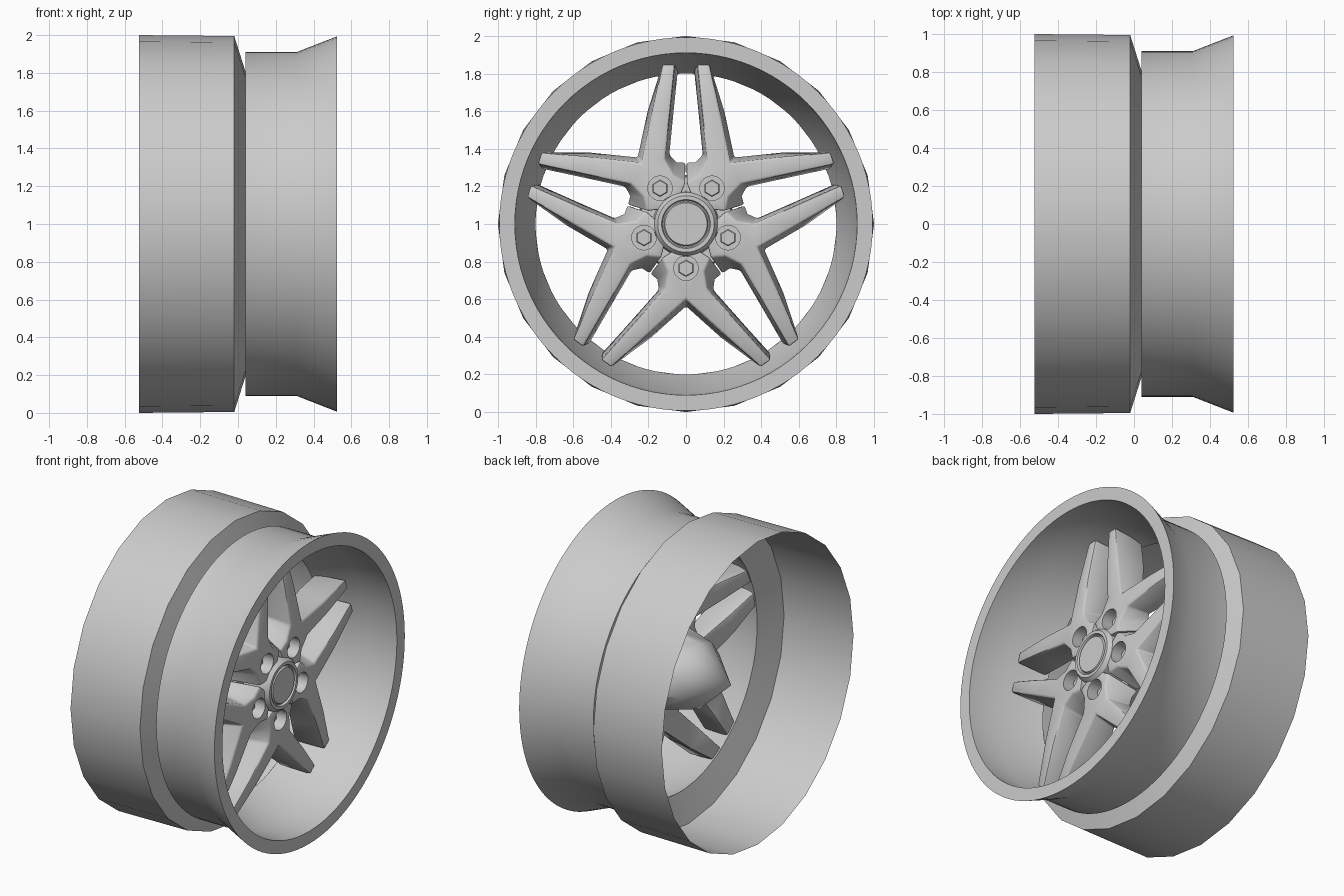
import bpy, bmesh, math
from mathutils import Matrix

if "Cube" in bpy.data.objects:
    bpy.data.objects.remove(bpy.data.objects["Cube"])

metal = bpy.data.materials.new("grey_metal")
metal.use_nodes = True
metal.diffuse_color = (0.6, 0.6, 0.6, 1)
metal.node_tree.nodes["Principled BSDF"].inputs["Base Color"].default_value = (0.6, 0.6, 0.6, 1)

CENTRE = Matrix.Translation((0, 0, 1))


def finish(name, bm, matrix=CENTRE):
    bmesh.ops.recalc_face_normals(bm, faces=bm.faces)
    mesh = bpy.data.meshes.new(name)
    bm.to_mesh(mesh)
    bm.free()
    mesh.materials.append(metal)
    obj = bpy.data.objects.new(name, mesh)
    bpy.context.collection.objects.link(obj)
    obj.matrix_world = matrix
    return obj


def smooth(obj, angle=30):
    bpy.ops.object.select_all(action="DESELECT")
    obj.select_set(True)
    bpy.context.view_layer.objects.active = obj
    bpy.ops.object.shade_smooth_by_angle(angle=math.radians(angle))


def turned(degrees):
    return Matrix.Rotation(math.radians(degrees), 4, "X")


def lathe(name, profile, sides, matrix=CENTRE, closed=False):
    """Spin (x, radius) points around the x axis."""
    bm = bmesh.new()
    rings = []
    for x, r in profile:
        if r == 0:
            rings.append([bm.verts.new((x, 0, 0))] * sides)
        else:
            angles = [math.tau * i / sides for i in range(sides)]
            rings.append([bm.verts.new((x, r * math.cos(a), r * math.sin(a))) for a in angles])
    pairs = list(zip(rings, rings[1:]))
    if closed:
        pairs.append((rings[-1], rings[0]))
    for a, b in pairs:
        for i in range(sides):
            j = (i + 1) % sides
            bm.faces.new(dict.fromkeys((a[i], a[j], b[j], b[i])))
    obj = finish(name, bm, matrix)
    smooth(obj)
    return obj


# Barrel: open rear drum and solid front rim with flared lip
lathe("rear_barrel", [(-0.523, 1), (-0.02, 0.995), (0.04, 0.805)], 24)
lathe("front_rim", [(0.04, 0.8), (0.04, 0.91), (0.31, 0.91), (0.523, 0.993),
                    (0.523, 0.91), (0.31, 0.9)], 96, closed=True)

# Hub body with pointed rear end, and centre cap
lathe("hub_body", [(0.16, 0), (0.16, 0.25), (0.08, 0.26), (-0.1, 0.215), (-0.33, 0)], 10,
      CENTRE @ turned(18))
lathe("centre_cap", [(0.15, 0.175), (0.31, 0.168), (0.335, 0.15), (0.335, 0.13),
                     (0.32, 0.124), (0.32, 0.118), (0.333, 0.112), (0.333, 0)], 48)

# Twin spoke: each station is x, window edge (u, v), middle edge (u, v)
front = [(0.31, 0.178, 0.129, 0.1, 0), (0.31, 0.25, 0.098, 0.25, 0),
         (0.305, 0.345, 0.112, 0.4, 0), (0.285, 0.53, 0.28, 0.575, 0.19),
         (0.25, 0.722, 0.452, 0.761, 0.398)]
back = [(0.13, 0.267, 0.194, 0.1, 0), (0.14, 0.296, 0.156, 0.25, 0),
        (0.15, 0.35, 0.147, 0.44, 0), (0.09, 0.54, 0.315, 0.605, 0.185),
        (0.05, 0.69, 0.45, 0.74, 0.37)]


def twin_spoke():
    bm = bmesh.new()
    for side in (1, -1):
        rows = [[(bm.verts.new((x, eu, ev * side)), bm.verts.new((x, cu, cv * side)))
                 for x, eu, ev, cu, cv in layer] for layer in (front, back)]
        f, b = rows
        for i in range(len(f) - 1):
            for row in rows:
                bm.faces.new((row[i][0], row[i + 1][0], row[i + 1][1], row[i][1]))
            bm.faces.new((f[i][0], f[i + 1][0], b[i + 1][0], b[i][0]))
            if i >= 2:
                bm.faces.new((f[i][1], f[i + 1][1], b[i + 1][1], b[i][1]))
        for i in (0, -1):
            bm.faces.new((f[i][0], f[i][1], b[i][1], b[i][0]))
    bmesh.ops.remove_doubles(bm, verts=bm.verts, dist=0.0005)
    return finish("twin_spoke", bm)


spoke = twin_spoke()
bevel = spoke.modifiers.new("soft_edges", "BEVEL")
bevel.width = 0.012
bevel.segments = 2
bevel.limit_method = "ANGLE"
bevel.angle_limit = math.radians(35)

# Round pocket cut for the wheel bolt
BOLT = Matrix.Translation((0, 0.235, 0))
cutter = lathe("pocket_cutter", [(0.19, 0), (0.19, 0.065), (0.4, 0.065), (0.4, 0)], 32,
               CENTRE @ BOLT)
cutter.hide_render = True
cut = spoke.modifiers.new("bolt_pocket", "BOOLEAN")
cut.object = cutter
cut.solver = "EXACT"
bpy.context.view_layer.update()
mesh = bpy.data.meshes.new_from_object(spoke.evaluated_get(bpy.context.evaluated_depsgraph_get()))
spoke.modifiers.clear()
spoke.data = mesh
bpy.data.objects.remove(cutter)
smooth(spoke, 40)

# Five spokes and five hex bolts around the hub
for k in range(5):
    turn = CENTRE @ turned(54 + 72 * k)
    part = spoke if k == 0 else spoke.copy()
    if k:
        bpy.context.collection.objects.link(part)
    part.name = f"twin_spoke_{k + 1}"
    part.matrix_world = turn
    lathe(f"bolt_head_{k + 1}", [(0.18, 0.046), (0.25, 0.046), (0.256, 0.04), (0.256, 0)],
          6, turn @ BOLT @ turned(36 - 72 * k))
